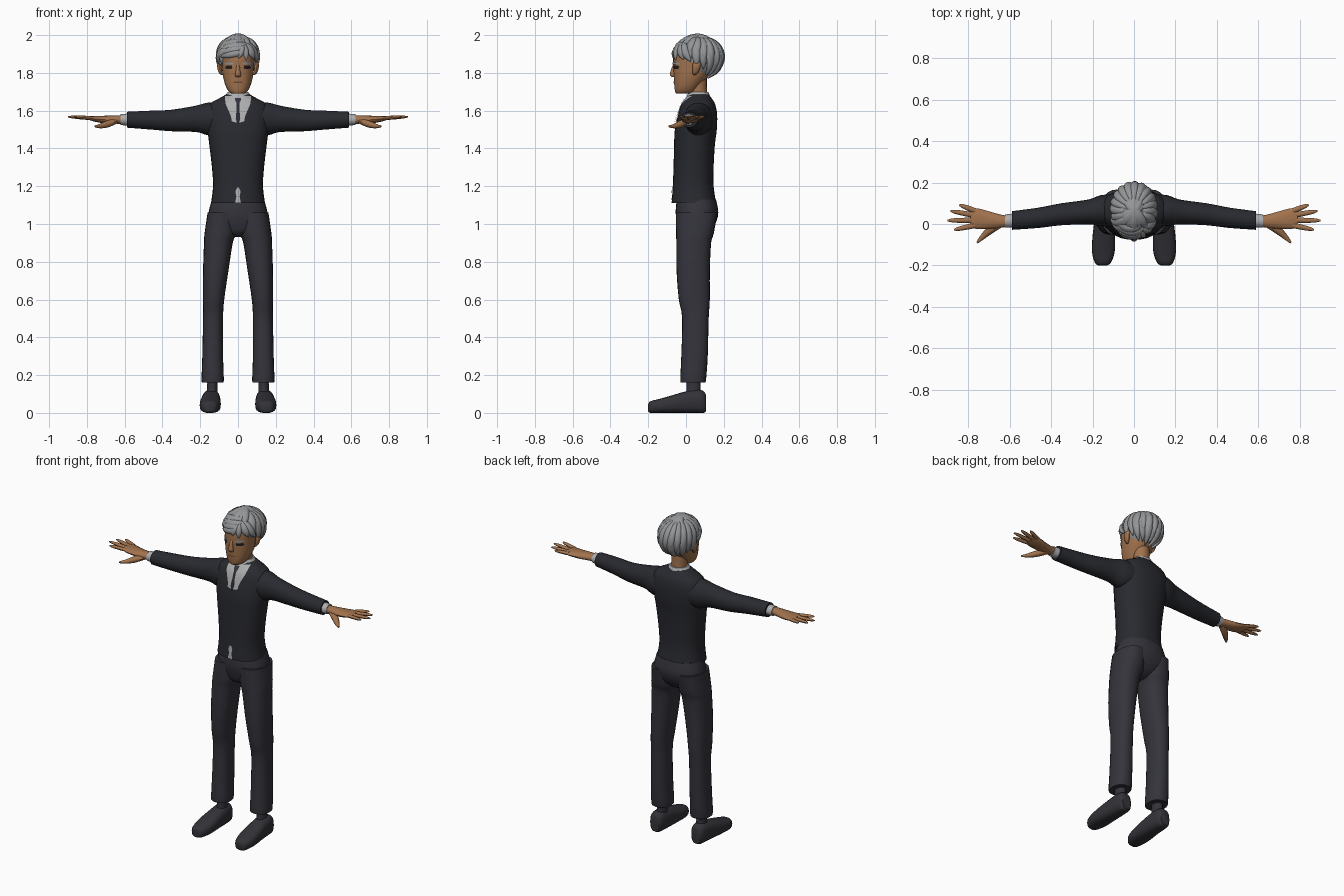
import bpy, bmesh, math
from mathutils import Vector
from mathutils.bvhtree import BVHTree

if "Cube" in bpy.data.objects:
    bpy.data.objects.remove(bpy.data.objects["Cube"])


def material(name, r, g, b):
    m = bpy.data.materials.new(name)
    m.diffuse_color = (r, g, b, 1)
    m.use_nodes = True
    m.node_tree.nodes["Principled BSDF"].inputs["Base Color"].default_value = m.diffuse_color
    return m


JACKET = material("jacket_charcoal", 0.022, 0.023, 0.029)
TROUSER = material("trouser_charcoal", 0.034, 0.034, 0.044)
SHOE = material("shoe_dark", 0.033, 0.033, 0.040)
SKIN = material("skin", 0.36, 0.17, 0.075)
LIP = material("lip_brown", 0.17, 0.07, 0.035)
HAIR = material("hair_grey", 0.30, 0.305, 0.315)
SHIRT = material("shirt_grey", 0.42, 0.42, 0.43)
EYE = material("eye_black", 0.012, 0.012, 0.014)

X, Y, Z = Vector((1, 0, 0)), Vector((0, 1, 0)), Vector((0, 0, 1))


def finish(name, bm, mat, mirror=False):
    bmesh.ops.recalc_face_normals(bm, faces=bm.faces[:])
    me = bpy.data.meshes.new(name)
    bm.to_mesh(me)
    me.materials.append(mat)
    ob = bpy.data.objects.new(name, me)
    bpy.context.collection.objects.link(ob)
    if mirror:
        mod = ob.modifiers.new("mirror", "MIRROR")
        mod.use_axis = (True, False, False)
    return ob


def smooth_rings(rings, steps):
    """Catmull-Rom through the given cross-sections."""
    out, n = [], len(rings)
    for i in range(n - 1):
        p = [rings[max(0, min(n - 1, i + k))] for k in (-1, 0, 1, 2)]
        for s in range(steps):
            t = s / steps
            out.append([0.5 * (2 * b + (c - a) * t + (2 * a - 5 * b + 4 * c - d) * t * t
                               + (3 * b - a - 3 * c + d) * t ** 3) for a, b, c, d in zip(*p)])
    return out + [list(rings[-1])]


def add_loft(bm, rings, axis=None, up=Y, center=None, seg=20, power=2.0, steps=3):
    """Skin rings (x, y, z, half width, half height); axis None follows the path."""
    rs = smooth_rings(rings, steps)
    pts = [Vector(r[:3]) for r in rs]
    loops = []
    for i, r in enumerate(rs):
        t = axis or (pts[min(i + 1, len(pts) - 1)] - pts[max(i - 1, 0)]).normalized()
        u = (pts[i] - center) if center else up
        side = u.cross(t).normalized()
        u = t.cross(side)
        loop = []
        for k in range(seg):
            c, s = math.cos(math.tau * k / seg), math.sin(math.tau * k / seg)
            c, s = (math.copysign(abs(v) ** (2 / power), v) for v in (c, s))
            loop.append(bm.verts.new(pts[i] + side * (max(r[3], .001) * c) + u * (max(r[4], .001) * s)))
        loops.append(loop)
    for a, b in zip(loops, loops[1:]):
        for k in range(seg):
            bm.faces.new((a[k], a[(k + 1) % seg], b[(k + 1) % seg], b[k]))
    bm.faces.new(loops[0])
    bm.faces.new(loops[-1])


def loft(name, mat, rings, mirror=False, **kw):
    bm = bmesh.new()
    add_loft(bm, rings, **kw)
    bm.normal_update()
    tree = BVHTree.FromBMesh(bm)
    finish(name, bm, mat, mirror)
    return tree


def plate(name, mat, tree, rows, lift=.004, n=8, mirror=False):
    """Thin sheet laid on the front of a part; rows are (z, x0, x1)."""
    bm = bmesh.new()
    grid = []
    for z, x0, x1 in smooth_rings(rows, 3):
        line = []
        for k in range(n + 1):
            x = x0 + (x1 - x0) * k / n
            hit = tree.ray_cast(Vector((x, -1, z)), Y)[0]
            if hit is None:
                hit = tree.find_nearest(Vector((x, -.05, z)))[0]
            line.append(bm.verts.new(hit - Y * lift))
        grid.append(line)
    for a, b in zip(grid, grid[1:]):
        for k in range(n):
            bm.faces.new((a[k], a[k + 1], b[k + 1], b[k]))
    finish(name, bm, mat, mirror)


# jacket body and sleeves
body = loft("jacket_body", JACKET, [
    (0, .042, 1.11, .143, .118), (0, .038, 1.2, .132, .108), (0, .04, 1.3, .138, .106),
    (0, .045, 1.42, .152, .108), (0, .052, 1.5, .162, .111), (0, .062, 1.58, .168, .103),
    (0, .066, 1.635, .15, .088), (0, .068, 1.665, .10, .068), (0, .068, 1.685, .064, .054)],
    axis=Z, seg=32, power=2.3)
loft("sleeves", JACKET, [
    (.08, .065, 1.555, .08, .085), (.16, .065, 1.556, .074, .086), (.22, .058, 1.557, .06, .07),
    (.35, .047, 1.548, .053, .057), (.46, .03, 1.55, .049, .05), (.588, .017, 1.552, .045, .042)],
    mirror=True, axis=X, up=Z, seg=24)

# shirt, collar, tie and cuffs
plate("shirt_front", SHIRT, body, [(1.678, -.068, .068), (1.64, -.066, .066), (1.60, -.05, .05),
                                   (1.565, -.036, .036), (1.545, -.034, .034), (1.538, -.012, .012)])
plate("tie", JACKET, body, [(1.64, -.008, .008), (1.60, -.008, .008), (1.56, -.012, .012),
                            (1.532, -.003, .003)], lift=.009)
plate("tie_knot", TROUSER, body, [(1.668, -.016, .016), (1.652, -.014, .014), (1.64, -.007, .007)],
      lift=.009)
plate("shirt_tail", SHIRT, body, [(1.192, -.005, .005), (1.172, -.013, .013), (1.145, -.009, .009),
                                  (1.112, -.016, .016)])
loft("collar", SHIRT, [(0, .064, 1.655, .08, .066), (0, .066, 1.68, .068, .06), (0, .067, 1.698, .054, .052)],
     axis=Z)
loft("shirt_cuffs", SHIRT, [(.57, .017, 1.552, .035, .033), (.622, .014, 1.553, .032, .029)],
     mirror=True, axis=X, up=Z)

# trousers
loft("trouser_hips", TROUSER, [
    (0, .055, 1.13, .138, .104), (0, .058, 1.06, .156, .113), (0, .055, 1.0, .155, .1),
    (0, .046, .955, .09, .075), (0, .042, .932, .03, .04)], axis=Z, seg=28, power=2.3)
loft("trouser_legs", TROUSER, [
    (.083, .056, 1.06, .078, .11), (.094, .047, .95, .083, .1), (.104, .041, .9, .076, .092),
    (.118, .038, .75, .067, .088), (.129, .044, .6, .056, .082), (.132, .05, .5, .053, .07),
    (.134, .045, .3, .055, .07), (.134, .038, .175, .059, .068), (.134, .038, .16, .054, .062)],
    mirror=True, axis=Z, seg=24, power=2.3)

# ankles and shoes
loft("socks", TROUSER, [(.14, .04, .08, .034, .042), (.136, .04, .13, .027, .037), (.135, .04, .2, .03, .038)],
     mirror=True, axis=Z)
loft("shoes", SHOE, [
    (.15, -.2, .027, .02, .02), (.15, -.188, .031, .038, .031), (.148, -.14, .037, .054, .037),
    (.146, -.07, .047, .055, .047), (.143, 0, .057, .05, .057), (.142, .06, .061, .046, .061),
    (.142, .092, .058, .04, .058), (.142, .105, .052, .03, .045)],
    mirror=True, axis=Y, up=Z, power=2.7)

# hands: palm, four fingers and a thumb
bm = bmesh.new()
add_loft(bm, [(.605, .013, 1.553, .026, .023), (.65, .014, 1.553, .033, .022), (.71, .02, 1.553, .044, .02),
              (.76, .026, 1.557, .05, .015), (.79, .028, 1.56, .042, .009)], axis=X, up=Z, seg=16)
for base, tip in (((.765, .063), (.842, .092)), ((.77, .042), (.885, .063)),
                  ((.77, .018), (.9, .017)), ((.765, -.006), (.868, -.028))):
    rings = []
    for t, r in ((0, .013), (.4, .0125), (.8, .010), (1, .004)):
        rings.append((base[0] + (tip[0] - base[0]) * t, base[1] + (tip[1] - base[1]) * t,
                      1.559 + .009 * t, r, r * .8))
    add_loft(bm, rings, up=Z, seg=10)
add_loft(bm, [(.65, .002, 1.545, .022, .016), (.695, -.03, 1.528, .019, .018), (.73, -.062, 1.518, .013, .012),
              (.757, -.09, 1.517, .005, .005)], up=Z, seg=10)
finish("hands", bm, SKIN, True)

# neck, head, ears and nose
loft("neck", SKIN, [(0, .068, 1.64, .052, .05), (0, .065, 1.7, .046, .046), (0, .06, 1.79, .05, .05)], axis=Z)
head = loft("head", SKIN, [
    (0, -.01, 1.69, .034, .042), (0, -.004, 1.702, .05, .054), (0, .008, 1.735, .067, .07),
    (0, .027, 1.785, .08, .092), (0, .04, 1.84, .086, .107), (0, .046, 1.89, .088, .112),
    (0, .052, 1.94, .08, .1), (0, .055, 1.975, .04, .05)], axis=Z, seg=32, power=2.25)
loft("ears", SKIN, [(.086, .045, 1.79, .005, .008), (.094, .05, 1.805, .010, .016), (.1, .056, 1.84, .011, .022),
                    (.098, .058, 1.862, .006, .014)], mirror=True, axis=Z, seg=12)
loft("nose", SKIN, [(0, -.058, 1.85, .009, .008), (0, -.068, 1.815, .011, .012), (0, -.07, 1.79, .016, .015),
                    (0, -.062, 1.778, .012, .012)], axis=Z, seg=12)

# painted face details
plate("eyes", EYE, head, [(1.838, .033, .062), (1.829, .03, .068), (1.82, .036, .06)], mirror=True)
plate("eyebrows", HAIR, head, [(1.856, .03, .066), (1.85, .024, .072), (1.845, .026, .07)], lift=.007, mirror=True)
plate("mouth", LIP, head, [(1.754, -.02, .02), (1.751, -.026, .026), (1.747, -.018, .018)])

# hair cap over the skull
C, R = Vector((0, .064, 1.876)), Vector((.099, .119, .108))
bm = bmesh.new()
bmesh.ops.create_uvsphere(bm, u_segments=28, v_segments=18, radius=1)
for v in bm.verts:
    v.co = C + v.co * R
bald = [f for f in bm.faces if (m := f.calc_center_median()).z < 1.79
        or (m.y < .02 and m.z < 1.91) or (m.y < .07 and m.z < 1.86)]
bmesh.ops.delete(bm, geom=bald, context="FACES")
finish("hair_cap", bm, HAIR)


def lock(bm, a, b, width, lift=1.0, thick=.014):
    """Tapered strand over the skull between two (azimuth, polar) angles."""
    rings = []
    for i, w in enumerate((.35, .8, 1, 1, .9, .6, .08)):
        t = i / 6
        az, po = (math.radians(p + (q - p) * t) for p, q in zip(a, b))
        d = Vector((math.sin(po) * math.sin(az), -math.sin(po) * math.cos(az), math.cos(po)))
        p = C + d * R * (lift + .04 * math.sin(math.pi * t))
        rings.append((*p, width * w, thick * (.4 + .6 * w)))
    add_loft(bm, rings, center=C, seg=10, steps=2)


# back and side locks falling from the crown
bm = bmesh.new()
for i, az in enumerate(range(64, 300, 18)):
    back = 1 - abs(az - 180) / 118
    end = 98 + 52 * min(1, back * 1.5)
    lock(bm, (az, 12), (az + 5, end + (5 if i % 2 else -3)), .025, 1.0 + .03 * (i % 2))
    lock(bm, (az + 9, 20), (az + 4, end * .8), .02, 1.06)
finish("hair_back_locks", bm, HAIR)

# top locks combed forward
bm = bmesh.new()
for i, az in enumerate((-62, -40, -18, 4, 26, 48)):
    lock(bm, (az, -35), (az - 8, 58 + 6 * (i % 2)), .026, 1.04 + .02 * (i % 2))
finish("hair_top_locks", bm, HAIR)

# fringe swept from a side parting
bm = bmesh.new()
for a, b, w in (((38, 50), (-80, 66), .024), ((34, 60), (-70, 76), .022), ((28, 70), (-58, 86), .019),
                ((30, 38), (-92, 58), .024), ((-30, 62), (-86, 92), .022), ((22, 50), (24, 95), .017),
                ((30, 48), (52, 92), .022), ((38, 44), (72, 98), .022), ((18, 52), (2, 90), .017),
                ((-55, 50), (-76, 102), .02)):
    lock(bm, a, b, w, 1.06)
finish("hair_fringe", bm, HAIR)

# smooth shading with sharp creases kept
bpy.ops.object.select_all(action="DESELECT")
for ob in bpy.context.collection.objects:
    ob.select_set(True)
    bpy.context.view_layer.objects.active = ob
bpy.ops.object.shade_smooth_by_angle(angle=math.radians(40))
